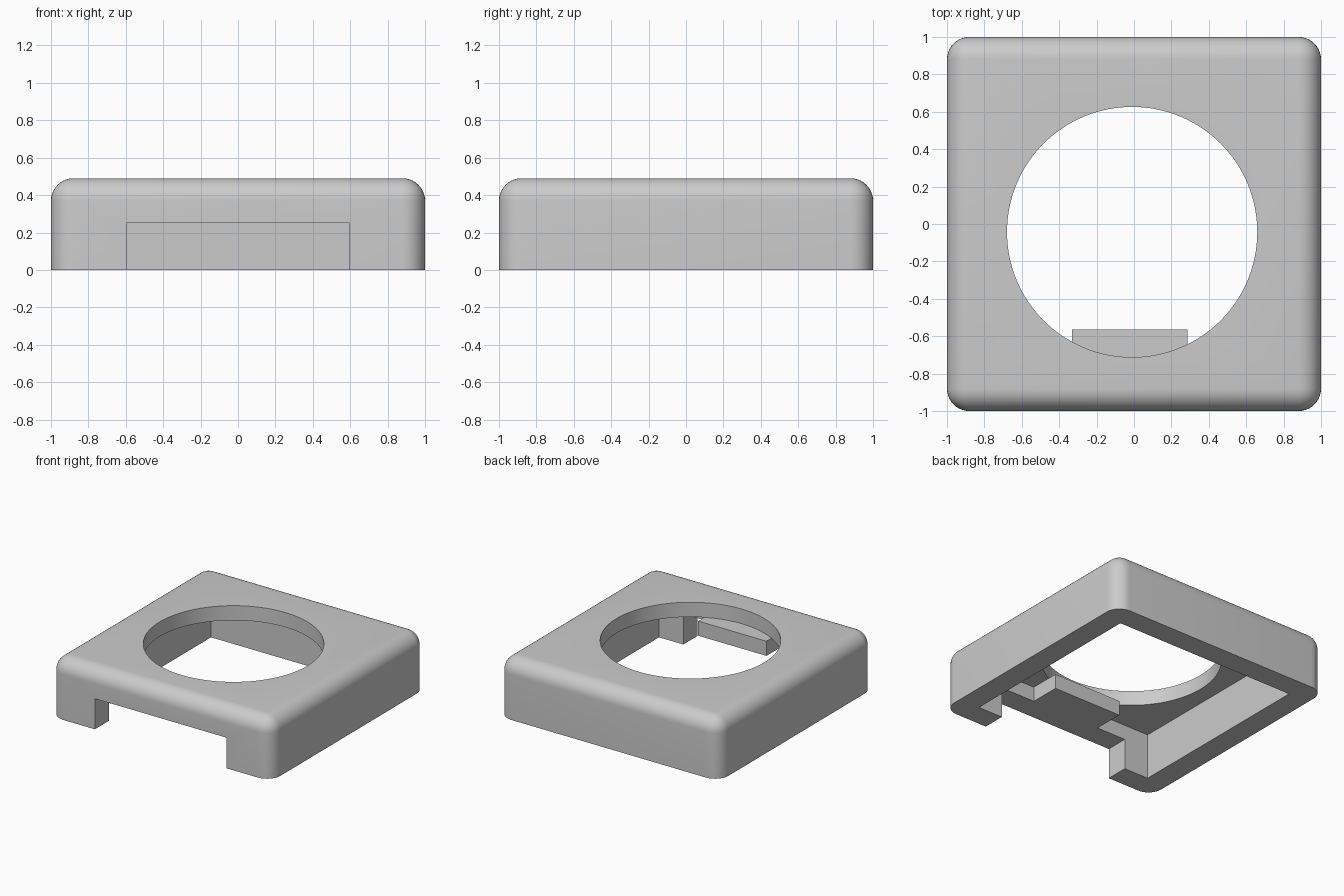
import bpy, bmesh

if "Cube" in bpy.data.objects:
    bpy.data.objects.remove(bpy.data.objects["Cube"], do_unlink=True)

HEIGHT, CEILING, SLOT_TOP = 0.49, 0.37, 0.25
INNER, ROUNDING = 0.815, 0.12

grey = bpy.data.materials.new("plain grey")
grey.use_nodes = True
grey.diffuse_color = (0.6, 0.6, 0.6, 1)
grey.node_tree.nodes["Principled BSDF"].inputs["Base Color"].default_value = (0.6, 0.6, 0.6, 1)


def box(name, low, high):
    """Axis-aligned box between two corners."""
    bm = bmesh.new()
    bmesh.ops.create_cube(bm, size=1)
    for v in bm.verts:
        v.co = [h if c > 0 else l for c, l, h in zip(v.co, low, high)]
    mesh = bpy.data.meshes.new(name)
    bm.to_mesh(mesh)
    bm.free()
    obj = bpy.data.objects.new(name, mesh)
    bpy.context.collection.objects.link(obj)
    mesh.materials.append(grey)
    return obj


def activate(obj):
    bpy.ops.object.select_all(action="DESELECT")
    obj.select_set(True)
    bpy.context.view_layer.objects.active = obj


def cut(target, cutter):
    """Subtract a cutter and discard it."""
    cutter.hide_render = True
    mod = target.modifiers.new("cut", "BOOLEAN")
    mod.operation, mod.solver, mod.object = "DIFFERENCE", "EXACT", cutter
    activate(target)
    bpy.ops.object.modifier_apply(modifier=mod.name)
    bpy.data.objects.remove(cutter, do_unlink=True)


# Housing shell: every edge rounded except those around the base
housing = box("housing", (-1, -1, 0), (1, 1, HEIGHT))
bm = bmesh.new()
bm.from_mesh(housing.data)
edges = [e for e in bm.edges if max(v.co.z for v in e.verts) > 0.1]
bmesh.ops.bevel(bm, geom=edges, offset=ROUNDING, segments=10, profile=0.5,
                affect="EDGES", clamp_overlap=True)
bm.to_mesh(housing.data)
bm.free()

# Open underside
cut(housing, box("cavity_cutter", (-INNER, -INNER, -0.2), (INNER, INNER, CEILING)))

# Round opening in the top
bpy.ops.mesh.primitive_cylinder_add(vertices=128, radius=0.669, depth=0.5,
                                    location=(-0.01, -0.043, 0.5))
cut(housing, bpy.context.object)

# Slot through the front wall
cut(housing, box("slot_cutter", (-0.595, -1.2, -0.2), (0.595, -0.7, SLOT_TOP)))

activate(housing)
bpy.ops.object.shade_smooth_by_angle(angle=0.5)

# Ledge behind the front wall, reaching under the round opening
box("inner_ledge", (-0.332, -INNER, SLOT_TOP), (0.285, -0.565, CEILING))
